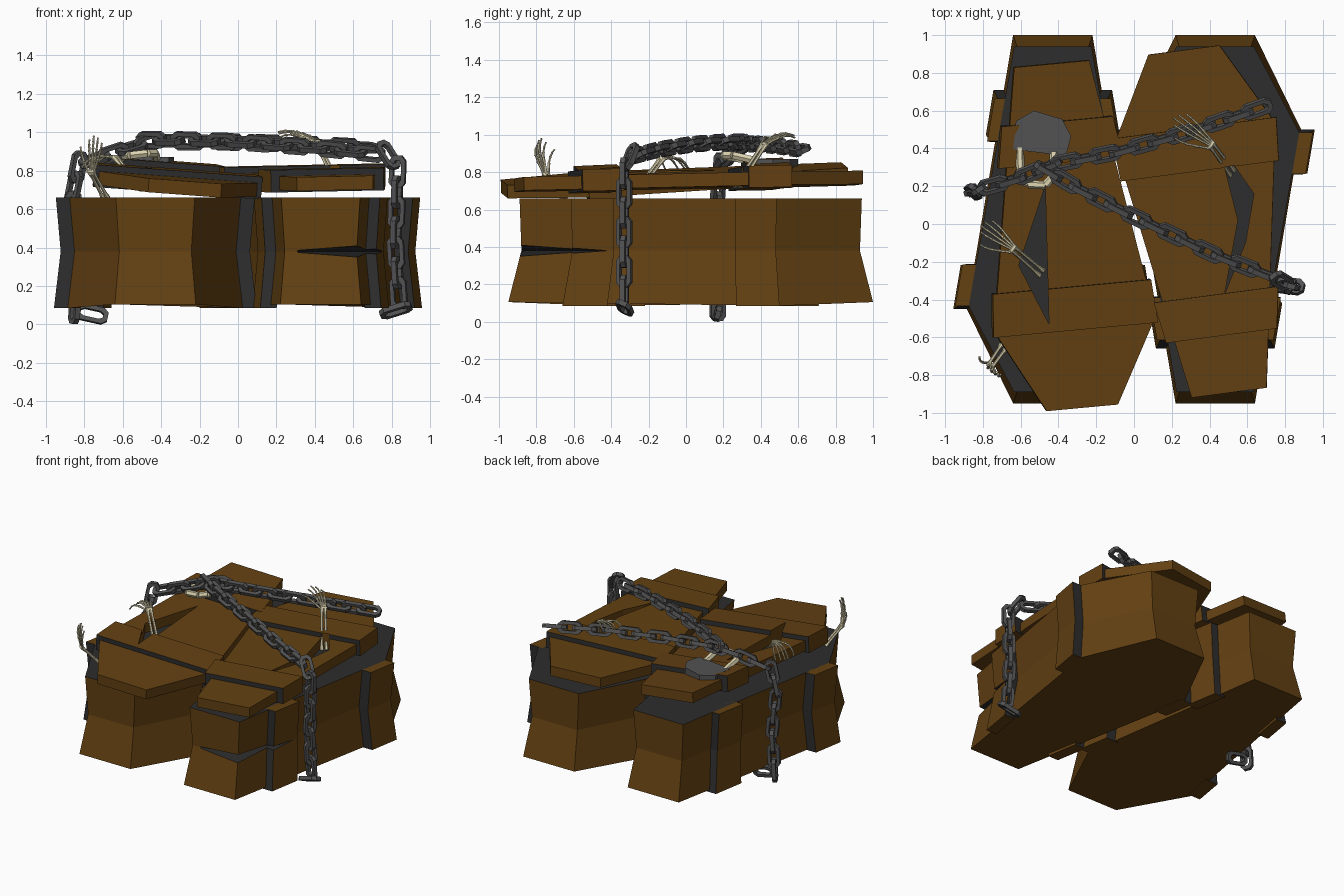
import bpy, bmesh, math
from mathutils import Vector, Matrix, Quaternion

if "Cube" in bpy.data.objects:
    bpy.data.objects.remove(bpy.data.objects["Cube"])


def material(name, col):
    m = bpy.data.materials.new(name)
    m.diffuse_color = (*col, 1)
    m.use_nodes = True
    m.node_tree.nodes["Principled BSDF"].inputs["Base Color"].default_value = m.diffuse_color
    return m


WOOD = material("brown_wood", (0.125, 0.052, 0.006))
DARK = material("dark_gap", (0.026, 0.026, 0.027))
IRON = material("grey_iron", (0.085, 0.085, 0.088))
BONE = material("pale_bone", (0.72, 0.65, 0.43))


def make(name, bm, mats, rule=None, matrix=None):
    bmesh.ops.recalc_face_normals(bm, faces=bm.faces)
    bm.normal_update()
    for f in bm.faces:
        f.material_index = rule(f) if rule else 0
    if matrix:
        bm.transform(matrix)
    me = bpy.data.meshes.new(name)
    bm.to_mesh(me)
    bm.free()
    ob = bpy.data.objects.new(name, me)
    for m in mats:
        me.materials.append(m)
    bpy.context.collection.objects.link(ob)
    return ob


def loft(bm, rings, closed=False):
    """Skin a list of equal-sized point rings, capping the ends unless closed."""
    vs = [[bm.verts.new(p) for p in r] for r in rings]
    n = len(vs[0])
    for a, b in zip(vs, vs[1:] + vs[:1] if closed else vs[1:]):
        for i in range(n):
            bm.faces.new((a[i], a[(i + 1) % n], b[(i + 1) % n], b[i]))
    if not closed:
        bm.faces.new(vs[0])
        bm.faces.new(vs[-1])


def prism(bm, outline, z0, z1):
    loft(bm, [[(x, y, z) for x, y in outline] for z in (z0, z1)])


def cut(ob, cutter):
    cutter.hide_render = True
    cutter.hide_viewport = False
    cutter.display_type = 'WIRE'
    md = ob.modifiers.new("cut", 'BOOLEAN')
    md.operation, md.solver, md.object = 'DIFFERENCE', 'EXACT', cutter


# ---- coffin bodies: head at +y, flared at the foot and rim, pinched waist
# z, z at ends, end half width, end y, wide half width, wide y
LEVELS = [(0.085, 0.105, 0.21, 0.975, 0.455, 0.475),
          (0.38, 0.38, 0.187, 0.905, 0.42, 0.455),
          (0.66, 0.66, 0.205, 0.915, 0.445, 0.46)]


def coffin(name, matrix):
    bm = bmesh.new()
    loft(bm, [[(-e, -y, ze), (e, -y, ze), (w, wy, z), (e, y, ze), (-e, y, ze), (-w, wy, z)]
              for z, ze, e, y, w, wy in LEVELS])
    body = make(name + "_body", bm, [WOOD, DARK], lambda f: int(f.normal.z > 0.9), matrix)
    # raised side boards with dark ends
    bm = bmesh.new()
    for s in (-1, 1):
        for t0, t1, off in ((0.2, 0.365, 0.055), (0.84, 1.0, 0.072)):
            rings = []
            for z, ze, e, y, w, wy in LEVELS:
                p = [(e + (w - e) * t, -y + (wy + y) * t) for t in (t0, t1)]
                rings.append([(s * (p[0][0] - 0.03), p[0][1], z), (s * (p[0][0] + off), p[0][1], z),
                              (s * (p[1][0] + off), p[1][1], z), (s * (p[1][0] - 0.03), p[1][1], z)])
            loft(bm, rings)
    boards = make(name + "_side_boards", bm, [WOOD, DARK],
                  lambda f: int(abs(f.normal.y) > 0.8), matrix)
    return body, boards


left = coffin("left_coffin", Matrix.Translation((-0.43, 0.025, 0)) @ Matrix.Rotation(math.pi, 4, 'Z'))
right = coffin("right_coffin", Matrix.Translation((0.43, 0.025, 0)))

# crack across the right coffin's foot corner
bm = bmesh.new()
v = [bm.verts.new(p) for p in ((0.26, -0.86, 0.38), (0.77, -0.40, 0.38),
                               (0.85, -1.1, 0.445), (0.85, -1.1, 0.315))]
for t in ((0, 1, 2), (0, 1, 3), (0, 2, 3), (1, 2, 3)):
    bm.faces.new([v[i] for i in t])
crack = make("crack_cutter", bm, [WOOD, DARK], lambda f: 1)
for ob in right:
    cut(ob, crack)


# ---- lids: coffin-shaped board with two raised cross boards
def half_width(y):
    if y < 0.47:
        return 0.2 + (y + 0.915) / 1.385 * 0.23
    return 0.43 - (y - 0.47) / 0.445 * 0.24


def lid(name, loc, yaw, pitch, roll, hole):
    mat = (Matrix.Translation(loc) @ Matrix.Rotation(math.radians(roll), 4, 'Y')
           @ Matrix.Rotation(math.radians(pitch), 4, 'X') @ Matrix.Rotation(math.radians(yaw), 4, 'Z'))
    ys = (-0.915, 0.47, 0.915)
    bm = bmesh.new()
    prism(bm, [(half_width(y), y) for y in ys] + [(-half_width(y), y) for y in ys[::-1]], 0, 0.072)
    parts = [make(name + "_board", bm, [WOOD], None, mat)]
    for label, y0, y1, extra in (("head", 0.27, 0.5, 0.025), ("foot", -0.61, -0.39, 0.045)):
        a, b = half_width(y0) + extra, half_width(y1) + extra
        bm = bmesh.new()
        prism(bm, [(-a, y0), (a, y0), (b, y1), (-b, y1)], -0.012, 0.105)
        parts.append(make(f"{name}_{label}_cross_board", bm, [WOOD, DARK],
                          lambda f: int(abs(f.normal.y) > 0.8), mat))
    bm = bmesh.new()
    prism(bm, hole, 0.6, 1.1)
    cutter = make(name + "_hole_cutter", bm, [WOOD])
    for p in parts:
        cut(p, cutter)


lid("left_lid", (-0.36, -0.06, 0.72), 185.3, 2.5, 4.5,
    [(-0.47, 0.2), (-0.61, -0.22), (-0.45, -0.53)])
lid("right_lid", (0.385, 0.015, 0.715), 7.5, 1.2, -1.0,
    [(0.48, 0.3), (0.53, 0.31), (0.635, 0.16), (0.59, -0.1), (0.48, -0.37), (0.55, 0.02)])


# ---- chains: chamfered links walked along a path, turned alternately
def chain(name, pts, pitch=0.105):
    pts = [Vector(p) for p in pts]
    samples, carry = [], 0.0
    for a, b in zip(pts, pts[1:]):
        d = (b - a).length
        while carry <= d:
            samples.append((a.lerp(b, carry / d), (b - a).normalized()))
            carry += pitch
        carry -= d
    shape = [(0.072, -0.016), (0.072, 0.016), (0.05, 0.032), (-0.05, 0.032),
             (-0.072, 0.016), (-0.072, -0.016), (-0.05, -0.032), (0.05, -0.032)]
    r = 0.014
    bm = bmesh.new()
    for i, (p, d) in enumerate(samples):
        q = d.to_track_quat('X', 'Z') @ Quaternion((1, 0, 0), math.radians(25 if i % 2 else 105))
        rings = []
        for x, y in shape:
            o = Vector((x * 0.5, y, 0)).normalized() * r
            c = Vector((x, y, 0))
            up = Vector((0, 0, r))
            rings.append([p + q @ k for k in (c + o + up, c - o + up, c - o - up, c + o - up)])
        loft(bm, rings, closed=True)
    make(name, bm, [IRON])


chain("left_chain", [(-0.76, 0.17, 0.055), (-0.85, 0.17, 0.075), (-0.83, 0.17, 0.38), (-0.86, 0.17, 0.68),
                     (-0.83, 0.18, 0.83), (-0.62, 0.24, 0.90), (-0.45, 0.31, 0.95), (-0.1, 0.38, 0.95),
                     (0.3, 0.49, 0.94), (0.68, 0.62, 0.92)])
chain("right_chain", [(-0.45, 0.28, 0.96), (-0.3, 0.19, 0.96), (0, 0.04, 0.95), (0.4, -0.15, 0.92),
                      (0.78, -0.3, 0.88), (0.83, -0.33, 0.8), (0.82, -0.33, 0.4), (0.84, -0.33, 0.08),
                      (0.76, -0.32, 0.055)])

# ---- padlock
bm = bmesh.new()
prism(bm, [(-0.625, 0.545), (-0.53, 0.6), (-0.38, 0.555), (-0.333, 0.465), (-0.36, 0.36), (-0.64, 0.395)],
      0.815, 0.87)
make("padlock_body", bm, [IRON])


# ---- bones
def bone(bm, a, b, r0, r1):
    a, b = Vector(a), Vector(b)
    q = (b - a).to_track_quat('Z', 'Y')
    rings = []
    for t, r in ((0, r0), (0.2, r1), (0.8, r1), (1, r0)):
        rings.append([a.lerp(b, t) + q @ Vector((r * math.cos(k * math.tau / 6),
                                                 r * math.sin(k * math.tau / 6), 0)) for k in range(6)])
    loft(bm, rings)


bm = bmesh.new()
arc = [(-0.605, 0.41, 0.85), (-0.6, 0.26, 0.875), (-0.56, 0.21, 0.88),
       (-0.47, 0.205, 0.89), (-0.43, 0.25, 0.89), (-0.425, 0.38, 0.86)]
for a, b in zip(arc, arc[1:]):
    bone(bm, a, b, 0.022, 0.022)
make("padlock_shackle", bm, [BONE])


def arm(name, elbow, wrist, tip, side, curl):
    """Forearm pair, palm rays and jointed fingers reaching from wrist to tip."""
    elbow, wrist, tip, curl = map(Vector, (elbow, wrist, tip, curl))
    side = Vector(side).normalized()
    reach = tip - wrist
    bm = bmesh.new()
    for s in (-1, 1):
        bone(bm, elbow + side * 0.016 * s, wrist + side * 0.012 * s, 0.014, 0.009)
    bone(bm, wrist - side * 0.02, wrist + side * 0.02, 0.012, 0.014)
    for i, k in enumerate((0.72, 0.9, 1.0, 0.95, 0.82)):
        s = i - 2
        if i == 0:
            s = -3
        p = wrist + side * 0.008 * s
        for j, (f, w) in enumerate(((0.38, 0.018), (0.62, 0.024), (0.82, 0.027), (1.0, 0.028))):
            q = wrist + reach * f * k + side * w * s + curl * (f - 0.38) ** 2 * 2.5
            bone(bm, p, q, 0.009 - 0.001 * j, 0.0065 - 0.0006 * j)
            p = q
    make(name, bm, [BONE])


arm("left_arm", (-0.49, -0.26, 0.7), (-0.64, -0.13, 0.87), (-0.81, -0.01, 0.89), (0.5, 0.7, 0), (0, 0, -0.07))
arm("right_arm", (0.52, 0.27, 0.72), (0.41, 0.42, 0.95), (0.21, 0.56, 1.05), (0.5, 0.7, 0), (0, 0, -0.05))
arm("edge_arm", (-0.69, -0.65, 0.66), (-0.76, -0.75, 0.79), (-0.75, -0.81, 1.0), (0.75, -0.6, 0), (0, 0.04, -0.02))
